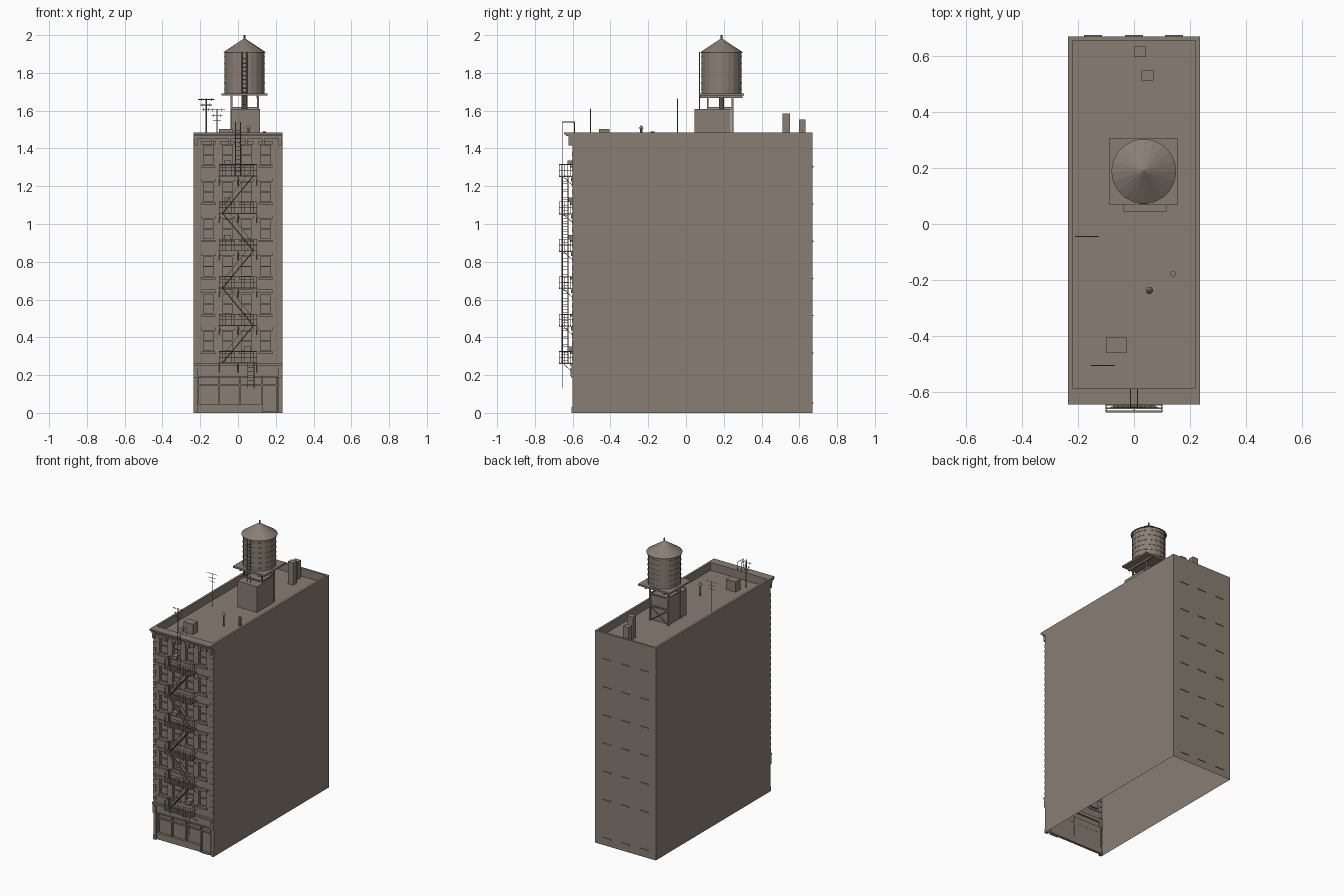
import bpy, bmesh, math
from mathutils import Vector, Matrix

if "Cube" in bpy.data.objects:
    bpy.data.objects.remove(bpy.data.objects["Cube"])

stone = bpy.data.materials.new("warm grey")
stone.diffuse_color = (0.25, 0.21, 0.175, 1)
stone.use_nodes = True
stone.node_tree.nodes["Principled BSDF"].inputs["Base Color"].default_value = stone.diffuse_color


class Part:
    """Collects primitives into one named object."""
    def __init__(self, name):
        self.name, self.bm = name, bmesh.new()

    def face(self, pts, normal):
        f = self.bm.faces.new([self.bm.verts.new(p) for p in pts])
        f.normal_update()
        if f.normal.dot(Vector(normal)) < 0:
            f.normal_flip()

    def box(self, x0, x1, y0, y1, z0, z1):
        m = Matrix.Translation(((x0 + x1) / 2, (y0 + y1) / 2, (z0 + z1) / 2))
        m = m @ Matrix.Diagonal((x1 - x0, y1 - y0, z1 - z0, 1))
        bmesh.ops.create_cube(self.bm, size=1, matrix=m)

    def cone(self, x, y, z0, z1, r0, r1, n=20):
        bmesh.ops.create_cone(self.bm, cap_ends=True, segments=n, radius1=r0, radius2=r1,
                              depth=z1 - z0, matrix=Matrix.Translation((x, y, (z0 + z1) / 2)))

    def rod(self, a, b, r=0.0015):
        a, b = Vector(a), Vector(b)
        m = Matrix.Translation((a + b) / 2) @ (b - a).to_track_quat('Z', 'Y').to_matrix().to_4x4()
        bmesh.ops.create_cone(self.bm, cap_ends=True, segments=4, radius1=r, radius2=r,
                              depth=(b - a).length, matrix=m)

    def done(self):
        bmesh.ops.remove_doubles(self.bm, verts=self.bm.verts, dist=1e-5)
        me = bpy.data.meshes.new(self.name)
        self.bm.to_mesh(me)
        self.bm.free()
        me.materials.append(stone)
        bpy.context.collection.objects.link(bpy.data.objects.new(self.name, me))


W, F, B, TOP, ROOF = 0.235, -0.60, 0.67, 1.485, 1.43
COLS = [(-0.188, -0.124), (-0.087, -0.024), (0.013, 0.077), (0.114, 0.177)]
ROWS = [(0.325 + 0.197 * i, 0.437 + 0.197 * i) for i in range(6)]

# Building shell, open underneath, with recessed windows and shopfront
p = Part("building_shell")
xs = [-W, -0.215] + [v for c in COLS for v in c] + [0.215, W]
zs = [0, 0.19] + [v for r in ROWS for v in r] + [TOP]


def depth(i, j):
    if j == 0:
        return 0.025 if 0 < i < len(xs) - 2 else 0
    return 0.015 if i % 2 == 0 and 2 <= i <= 8 and j % 2 == 0 else 0


for i in range(len(xs) - 1):
    for j in range(len(zs) - 1):
        x0, x1, z0, z1 = xs[i], xs[i + 1], zs[j], zs[j + 1]
        y = F + depth(i, j)
        p.face([(x0, y, z0), (x1, y, z0), (x1, y, z1), (x0, y, z1)], (0, -1, 0))
        if i + 2 < len(xs) and depth(i + 1, j) != depth(i, j):
            y2 = F + depth(i + 1, j)
            p.face([(x1, y, z0), (x1, y, z1), (x1, y2, z1), (x1, y2, z0)], (y2 - y, 0, 0))
        if j + 2 < len(zs) and depth(i, j + 1) != depth(i, j):
            y2 = F + depth(i, j + 1)
            p.face([(x0, y, z1), (x1, y, z1), (x1, y2, z1), (x0, y2, z1)], (0, 0, y2 - y))
for s in (-1, 1):
    p.face([(s * W, F, 0), (s * W, B, 0), (s * W, B, TOP), (s * W, F, TOP)], (s, 0, 0))
p.face([(-W, B, 0), (W, B, 0), (W, B, TOP), (-W, B, TOP)], (0, 1, 0))
# Parapet top, parapet inside and sunken roof
outer = [(-W, F), (W, F), (W, B), (-W, B)]
inner = [(-0.22, -0.585), (0.22, -0.585), (0.22, 0.655), (-0.22, 0.655)]
for k in range(4):
    a, b, c, d = outer[k], outer[(k + 1) % 4], inner[(k + 1) % 4], inner[k]
    p.face([(*q, TOP) for q in (a, b, c, d)], (0, 0, 1))
    p.face([(*c, TOP), (*d, TOP), (*d, ROOF), (*c, ROOF)], (-(c[0] + d[0]), 0.035 * 2 - c[1] - d[1], 0))
p.face([(*q, ROOF) for q in inner], (0, 0, 1))
p.done()

# Window sashes, sills and lintels
frames, trim = Part("window_frames"), Part("sills_and_lintels")
for z0, z1 in ROWS:
    zm = (z0 + z1) / 2
    for x0, x1 in COLS:
        for a, b, c, d in ((x0, x0 + .006, z0, z1), (x1 - .006, x1, z0, z1),
                           (x0, x1, z1 - .006, z1), (x0, x1, z0, z0 + .006), (x0, x1, zm - .003, zm + .003)):
            frames.box(a, b, F + 0.007, F + 0.016, c, d)
        trim.box(x0 - .006, x1 + .006, F - .012, F + .005, z0 - .012, z0)
        trim.box(x0 - .006, x1 + .006, F - .008, F + .005, z1, z1 + .018)
    if z1 < 1.4:
        trim.box(-0.2, 0.2, F - .005, F + .005, z1 + .014, z1 + .02)
frames.done()
trim.done()

# Corner quoins
p = Part("quoins")
for k in range(28):
    w = 0.03 if k % 2 else 0.02
    for s in (-1, 1):
        a, b = sorted((s * W, s * (W - w)))
        p.box(a, b, F - .004, F + .004, 0.275 + k * .04, 0.303 + k * .04)
p.done()

# Roof cornice with brackets
p = Part("cornice")
p.box(-W, W, -0.645, F + .01, 1.475, TOP)
p.box(-W, W, -0.635, F + .01, 1.465, 1.475)
p.box(-W, W, -0.622, F + .01, 1.45, 1.465)
for k in range(6):
    x = -0.222 + k * 0.0888
    p.box(x - .007, x + .007, -0.623, F + .01, 1.415, 1.452)
p.done()

# Shopfront
p = Part("shopfront")
p.box(-W, W, -0.615, F + .01, 0.25, 0.262)
p.box(-W, W, -0.607, F + .01, 0.238, 0.25)
p.box(-W, W, -0.608, F + .01, 0.187, 0.195)
for s in (-1, 1):
    a, b = sorted((s * W, s * 0.212))
    p.box(a, b, -0.606, F + .01, 0, 0.03)
    p.box(a, b, -0.612, F + .01, 0.195, 0.238)
p.box(-0.215, 0.125, -0.592, -0.574, 0, 0.045)
p.box(-0.215, 0.215, -0.59, -0.574, 0.145, 0.153)
for x in (-0.21, -0.10, 0.01, 0.125, 0.205):
    p.box(x - .004, x + .004, -0.59, -0.574, 0, 0.19)
p.box(0.135, 0.195, -0.582, -0.574, 0.005, 0.14)
p.box(0.13, 0.20, -0.6, -0.574, 0, 0.008)
p.done()

# Window air conditioners
p = Part("air_conditioners")
for x, z in ((-0.055, 1.312), (0.05, 0.327), (-0.055, 0.917), (-0.055, 1.117)):
    p.box(x - .018, x + .018, -0.628, F + .015, z, z + .024)
p.done()

# Fire escape platforms, railings and stairs
p = Part("fire_escape")
Y0, LEVELS = -0.672, [0.265 + 0.198 * i for i in range(6)]
for i, z in enumerate(LEVELS):
    for k in range(7):
        y = Y0 + k * 0.0115
        p.box(-0.102, 0.102, y, y + .006, z - .003, z + .002)
    for x in (-0.1, 0, 0.1):
        p.box(x - .002, x + .002, Y0, F, z - .006, z - .002)
        p.rod((x, F, z - .05), (x, Y0 + .02, z - .003))
    for h in (0.03, 0.06):
        p.rod((-0.1, Y0, z + h), (0.1, Y0, z + h))
        for s in (-0.1, 0.1):
            p.rod((s, Y0, z + h), (s, F, z + h))
    for k in range(13):
        x = -0.1 + k / 60
        p.rod((x, Y0, z), (x, Y0, z + .06), .001)
    for s in (-0.1, 0.1):
        for k in range(1, 5):
            p.rod((s, Y0 + k * .015, z), (s, Y0 + k * .015, z + .06), .001)
    if i < 5:
        s, z2 = (-1 if i % 2 == 0 else 1), LEVELS[i + 1]
        for y in (-0.655, -0.625):
            p.rod((s * .082, y, z), (-s * .082, y, z2), .003)
            p.rod((s * .075, y, z + .045), (-s * .06, y, z2 + .02), .001)
        for k in range(1, 14):
            x, zz = s * .082 * (1 - k / 7), z + (z2 - z) * k / 14
            p.box(x - .005, x + .005, -0.655, -0.625, zz - .001, zz + .001)
p.done()


def ladder(name, x0, x1, y, z0, z1, step=0.022, r=0.002):
    q = Part(name)
    for x in (x0, x1):
        q.rod((x, y, z0), (x, y, z1), r)
    for k in range(1, int((z1 - z0) / step)):
        q.rod((x0, y, z0 + k * step), (x1, y, z0 + k * step), r * .7)
    return q


ladder("drop_ladder", 0.052, 0.085, -0.655, 0.13, 0.27).done()
p = ladder("roof_ladder", -0.013, 0.013, -0.655, 1.255, 1.54)
for x in (-0.013, 0.013):
    p.rod((x, -0.655, 1.54), (x, -0.59, 1.54), .002)
    p.rod((x, -0.59, 1.54), (x, -0.59, 1.48), .002)
p.done()

# Rear window sills
p = Part("rear_sills")
for z in [0.05] + [r[0] - .01 for r in ROWS]:
    for x in (-0.147, 0, 0.143):
        p.box(x - .032, x + .032, B - .004, B + .005, z, z + .006)
p.done()

# Rooftop bulkhead, chimneys, hatch and vents
p = Part("stair_bulkhead")
p.box(-0.037, 0.116, 0.045, 0.235, ROOF, 1.61)
p.done()
p = Part("chimneys")
p.box(0.0, 0.043, 0.597, 0.633, ROOF, 1.553)
p.box(0.027, 0.07, 0.512, 0.55, ROOF, 1.585)
p.done()
p = Part("roof_hatch")
p.box(-0.1, -0.027, -0.46, -0.405, ROOF, 1.502)
p.done()
p = Part("vent_pipes")
p.cone(0.055, -0.237, ROOF, 1.505, 0.006, 0.006, 10)
p.cone(0.055, -0.237, 1.505, 1.522, 0.013, 0.004, 10)
p.cone(0.14, -0.178, ROOF, 1.49, 0.01, 0.01, 10)
p.done()

# Antennas
p = Part("antennas")
for x, y, top in ((-0.168, -0.045, 1.665), (-0.111, -0.505, 1.61)):
    p.rod((x, y, ROOF), (x, y, top), .003)
    for dz, w in ((.006, .043), (.035, .03), (.06, .022)):
        p.rod((x - w, y, top - dz), (x + w, y, top - dz), .0015)
        for s in (-1, 1):
            p.rod((x + s * w * .6, y, top - dz - .008), (x + s * w * .6, y, top - dz + .008), .001)
p.done()

# Water tank stand
TX, TY = 0.035, 0.188
p = Part("tank_stand")
p.box(-0.087, 0.156, 0.068, 0.307, 1.68, 1.692)
LX, LY = (-0.035, 0.105), (0.115, 0.247)
for x in LX:
    for y in LY:
        p.box(x - .005, x + .005, y - .005, y + .005, ROOF, 1.682)
    p.box(x - .004, x + .004, LY[0], LY[1], 1.612, 1.62)
    p.box(x - .006, x + .006, 0.075, 0.30, 1.668, 1.68)
for y in LY:
    for z in (1.53, 1.612):
        p.box(LX[0], LX[1], y - .004, y + .004, z, z + .008)
p.rod((LX[0], LY[1], ROOF), (LX[1], LY[1], 1.53), .002)
p.rod((LX[1], LY[1], ROOF), (LX[0], LY[1], 1.53), .002)
p.cone(TX, TY, 1.6, 1.69, .012, .012, 10)
p.done()

# Water tank with hoops, conical roof and finial
p = Part("water_tank")
p.cone(TX, TY, 1.69, 1.91, 0.106, 0.106)
for k in range(6):
    p.cone(TX, TY, 1.71 + k * .035, 1.713 + k * .035, 0.108, 0.108)
p.done()
p = Part("tank_roof")
p.cone(TX, TY, 1.907, 1.98, 0.116, 0.006)
p.cone(TX, TY, 1.975, 2.0, 0.005, 0.005, 8)
p.done()
ladder("tank_ladder", 0.021, 0.047, 0.072, 1.61, 1.91).done()
